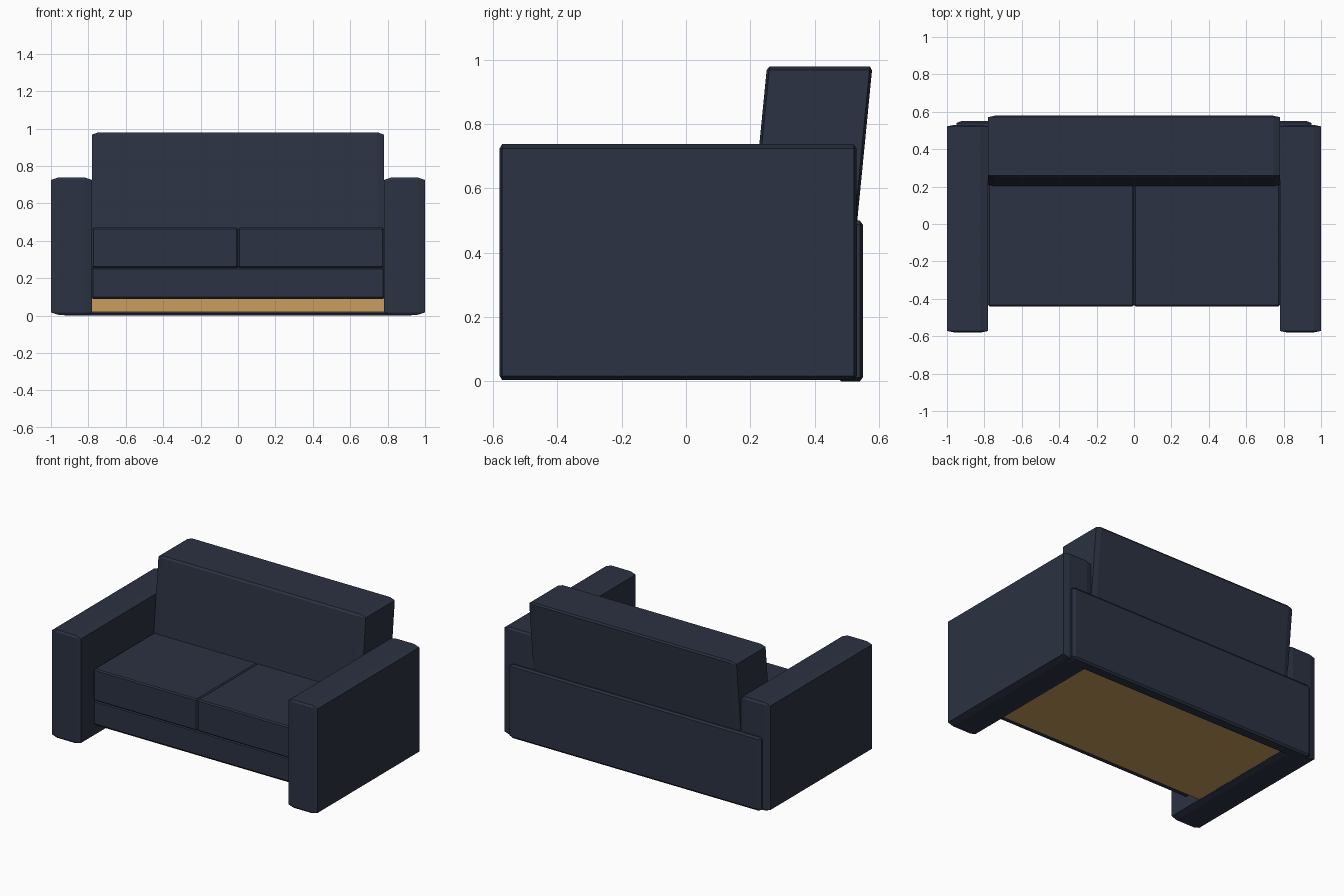
import bpy, bmesh
from mathutils import Vector

if "Cube" in bpy.data.objects:
    bpy.data.objects.remove(bpy.data.objects["Cube"])


def material(name, rgb):
    m = bpy.data.materials.new(name)
    m.diffuse_color = (*rgb, 1)
    m.use_nodes = True
    m.node_tree.nodes["Principled BSDF"].inputs["Base Color"].default_value = m.diffuse_color
    return m


FABRIC = material("navy_fabric", (0.024, 0.032, 0.054))
WOOD = material("wood", (0.60, 0.34, 0.11))


def box(name, lo, hi, chamfer=None, mat=FABRIC, lean=0.0):
    """Box between two corners, chamfered by a separate amount per axis,
    optionally sheared in y as it rises."""
    lo, hi = Vector(lo), Vector(hi)
    size, mid = hi - lo, (hi + lo) / 2
    unit = Vector(chamfer or (1, 1, 1))
    bm = bmesh.new()
    bmesh.ops.create_cube(bm, size=1)
    # bevel in a space where the chamfer is 1 unit wide on every axis
    bmesh.ops.scale(bm, vec=[s / u for s, u in zip(size, unit)], verts=bm.verts)
    if chamfer:
        bmesh.ops.bevel(bm, geom=bm.edges[:], offset=1, segments=1,
                        affect='EDGES', profile=0.5)
    bmesh.ops.scale(bm, vec=unit, verts=bm.verts)
    bmesh.ops.translate(bm, vec=mid, verts=bm.verts)
    for v in bm.verts:
        v.co.y += lean * (v.co.z - hi.z)
    bmesh.ops.recalc_face_normals(bm, faces=bm.faces)
    mesh = bpy.data.meshes.new(name)
    bm.to_mesh(mesh)
    bm.free()
    mesh.materials.append(mat)
    ob = bpy.data.objects.new(name, mesh)
    bpy.context.collection.objects.link(ob)
    return ob


# Arms and seat cushions, one per side
for side, s in (("left", -1), ("right", 1)):
    def pair(a, b):
        return sorted((s * a, s * b))
    x0, x1 = pair(0.78, 1.0)
    box(side + "_arm", (x0, -0.58, 0.004), (x1, 0.53, 0.738), (0.04, 0.008, 0.013))
    x0, x1 = pair(0.0, 0.78)
    box(side + "_seat_cushion", (x0, -0.44, 0.255), (x1, 0.32, 0.47),
        (0.008, 0.008, 0.008))

# Upholstered base under the cushions
box("seat_base", (-0.78, -0.437, 0.088), (0.78, 0.49, 0.258), (0.006, 0.008, 0.01))

# Recessed wooden plinth
box("plinth", (-0.78, -0.31, 0.018), (0.78, 0.485, 0.095), mat=WOOD)

# Leaning backrest
box("backrest", (-0.78, 0.252, 0.26), (0.78, 0.58, 0.98), (0.035, 0.008, 0.012),
    lean=0.098)

# Low rear panel
box("rear_panel", (-0.948, 0.473, 0.0), (0.948, 0.55, 0.50), (0.025, 0.009, 0.012))
